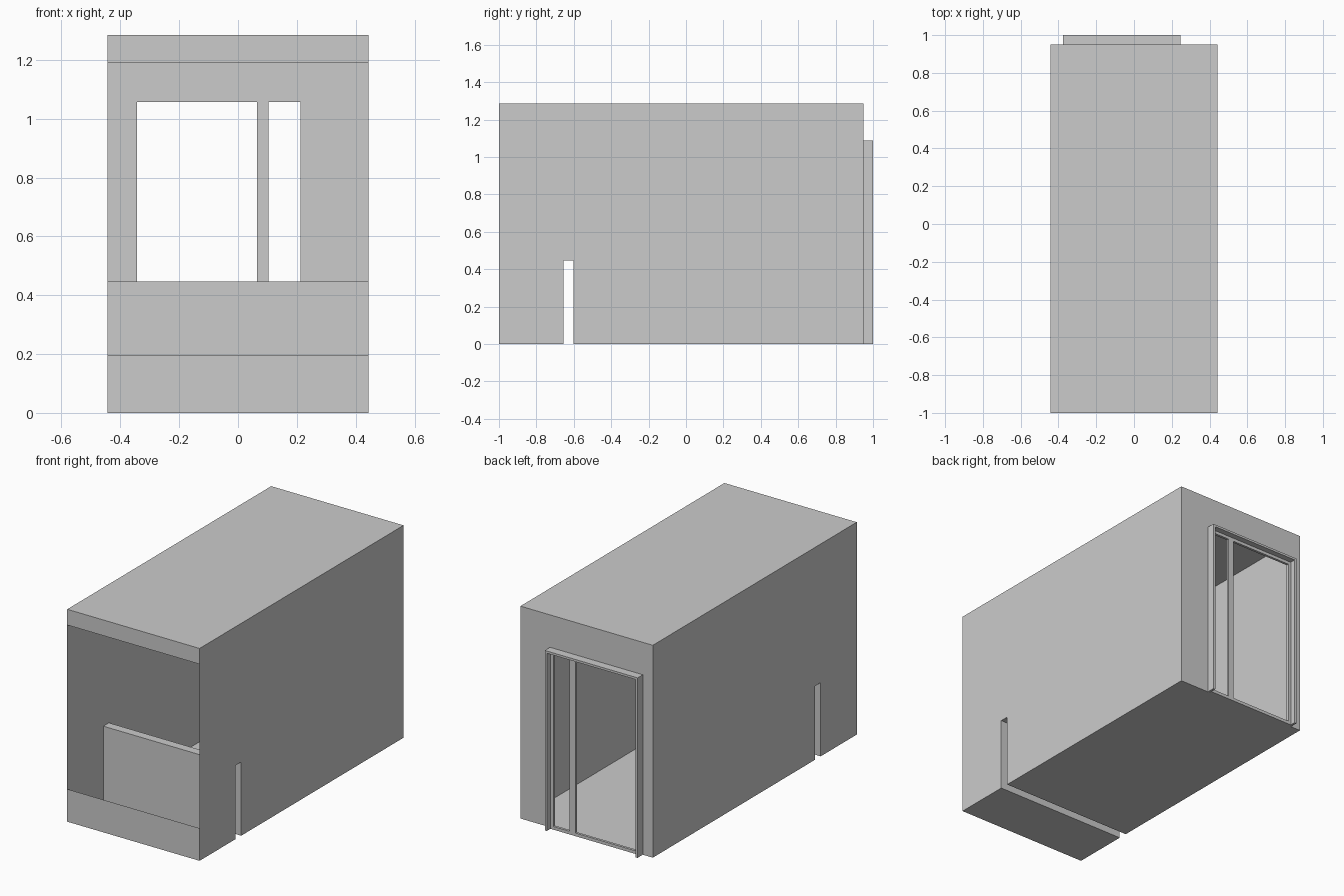
import bpy
import bmesh

if "Cube" in bpy.data.objects:
    bpy.data.objects.remove(bpy.data.objects["Cube"])

W, FRONT, BACK, H = 0.443, -1.0, 0.95, 1.285
DOOR_L, DOOR_R, DOOR_TOP = -0.363, 0.231, 1.075


def make_object(name, bm):
    mesh = bpy.data.meshes.new(name)
    bm.to_mesh(mesh)
    bm.free()
    obj = bpy.data.objects.new(name, mesh)
    bpy.context.collection.objects.link(obj)
    return obj


def add_face(bm, points):
    return bm.faces.new([bm.verts.new(p) for p in points])


def extrude_outline(name, outline, y0, y1):
    """Solid from an (x, z) outline, running from y0 to y1."""
    bm = bmesh.new()
    face = add_face(bm, [(x, y0, z) for x, z in outline])
    new = bmesh.ops.extrude_face_region(bm, geom=[face])["geom"]
    verts = [g for g in new if isinstance(g, bmesh.types.BMVert)]
    bmesh.ops.translate(bm, verts=verts, vec=(0, y1 - y0, 0))
    bmesh.ops.recalc_face_normals(bm, faces=bm.faces)
    return make_object(name, bm)


def arch(x0, x1, top, t):
    """Outline of an upside-down U standing on the ground."""
    return [(x0, 0), (x0, top), (x1, top), (x1, 0),
            (x1 - t, 0), (x1 - t, top - t), (x0 + t, top - t), (x0 + t, 0)]


# Thin room shell: side profile (y, z) with the folded-up parapet
profile = [(FRONT, 0.197), (FRONT, 0), (-0.655, 0), (-0.655, 0.446),
           (-0.602, 0.446), (-0.602, 0), (BACK, 0), (BACK, H),
           (FRONT, H), (FRONT, 1.19)]
bm = bmesh.new()
for i, ((y0, z0), (y1, z1)) in enumerate(zip(profile, profile[1:])):
    if i != 6:  # the back wall is built separately, around the door
        add_face(bm, [(-W, y0, z0), (-W, y1, z1), (W, y1, z1), (W, y0, z0)])

# Side walls
for x in (-W, W):
    add_face(bm, [(x, y, z) for y, z in profile])

# Back wall around the door
add_face(bm, [(x, BACK, z) for x, z in
              [(-W, 0), (-W, H), (W, H), (W, 0), (DOOR_R, 0),
               (DOOR_R, DOOR_TOP), (DOOR_L, DOOR_TOP), (DOOR_L, 0)]])
bmesh.ops.remove_doubles(bm, verts=bm.verts, dist=1e-4)
bmesh.ops.recalc_face_normals(bm, faces=bm.faces)
make_object("room_shell", bm)

# Projecting door trim
extrude_outline("door_trim", arch(-0.376, 0.245, 1.089, 0.0135), BACK, 1.0)

# Sliding door frames: one wide, one narrow
T, SPLIT = 0.019, 0.084
for name, x0, x1 in (("wide_door", DOOR_L, SPLIT), ("narrow_door", SPLIT, DOOR_R)):
    extrude_outline(name + "_frame", arch(x0, x1, DOOR_TOP, T), 0.95, 0.965)
    extrude_outline(name + "_bottom_rail",
                    [(x0 + T, 0), (x0 + T, T), (x1 - T, T), (x1 - T, 0)], 0.95, 0.965)
